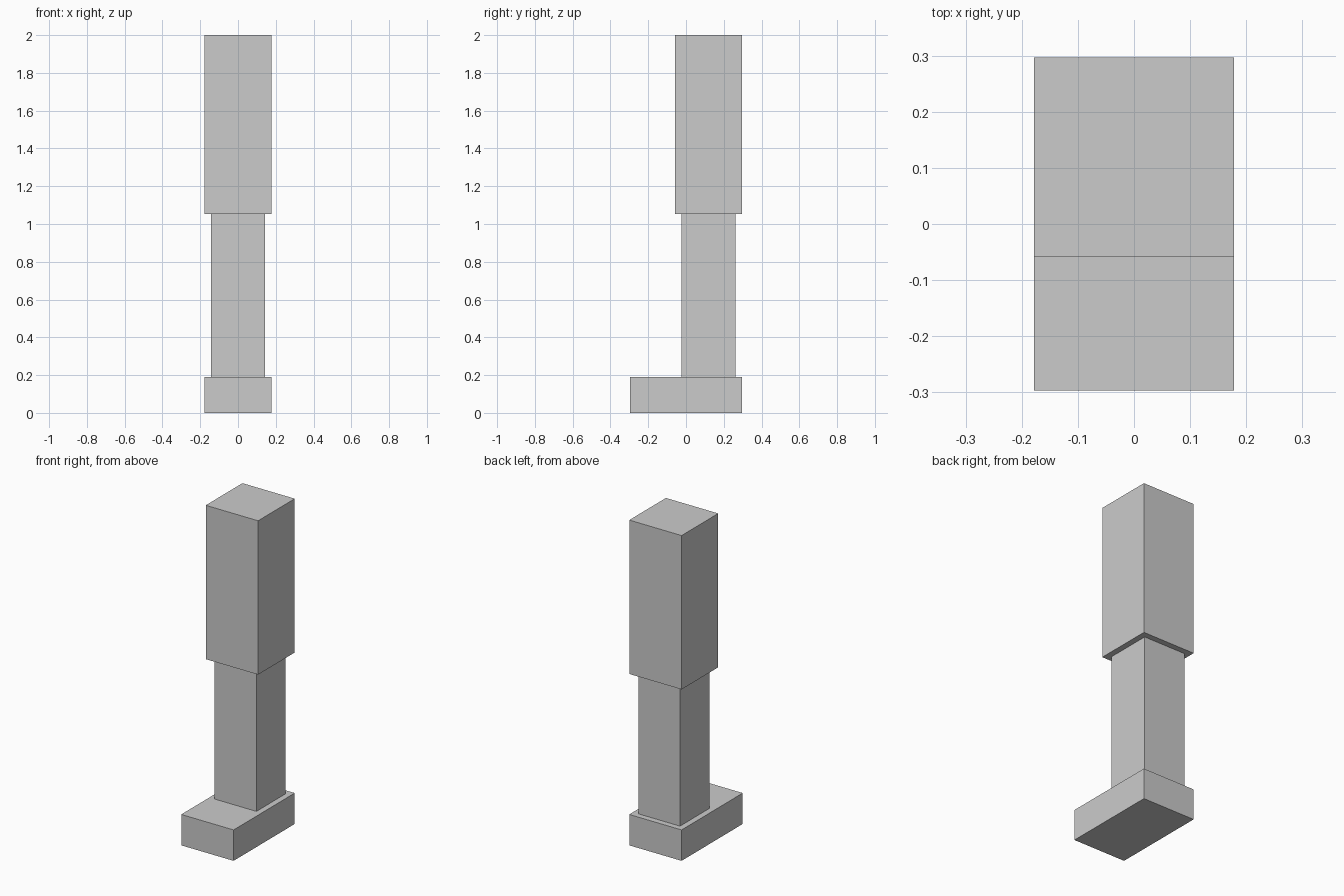
import bpy

if "Cube" in bpy.data.objects:
    bpy.data.objects.remove(bpy.data.objects["Cube"])


def box(name, x, y, z):
    """Add a box spanning the (min, max) ranges x, y and z."""
    spans = (x, y, z)
    bpy.ops.mesh.primitive_cube_add(size=1, location=[(a + b) / 2 for a, b in spans])
    obj = bpy.context.object
    obj.name = obj.data.name = name
    obj.scale = [b - a for a, b in spans]
    bpy.ops.object.transform_apply(location=False, rotation=False, scale=True)
    return obj


FOOT_TOP, KNEE, HIP = 0.19, 1.054, 2.0

# Foot, extending forward of the leg
box("foot", (-0.178, 0.178), (-0.297, 0.297), (0, FOOT_TOP))
# Narrower lower leg
box("lower_leg", (-0.142, 0.142), (-0.024, 0.261), (FOOT_TOP, KNEE))
# Wider upper leg, flush with the heel
box("upper_leg", (-0.178, 0.178), (-0.059, 0.297), (KNEE, HIP))
